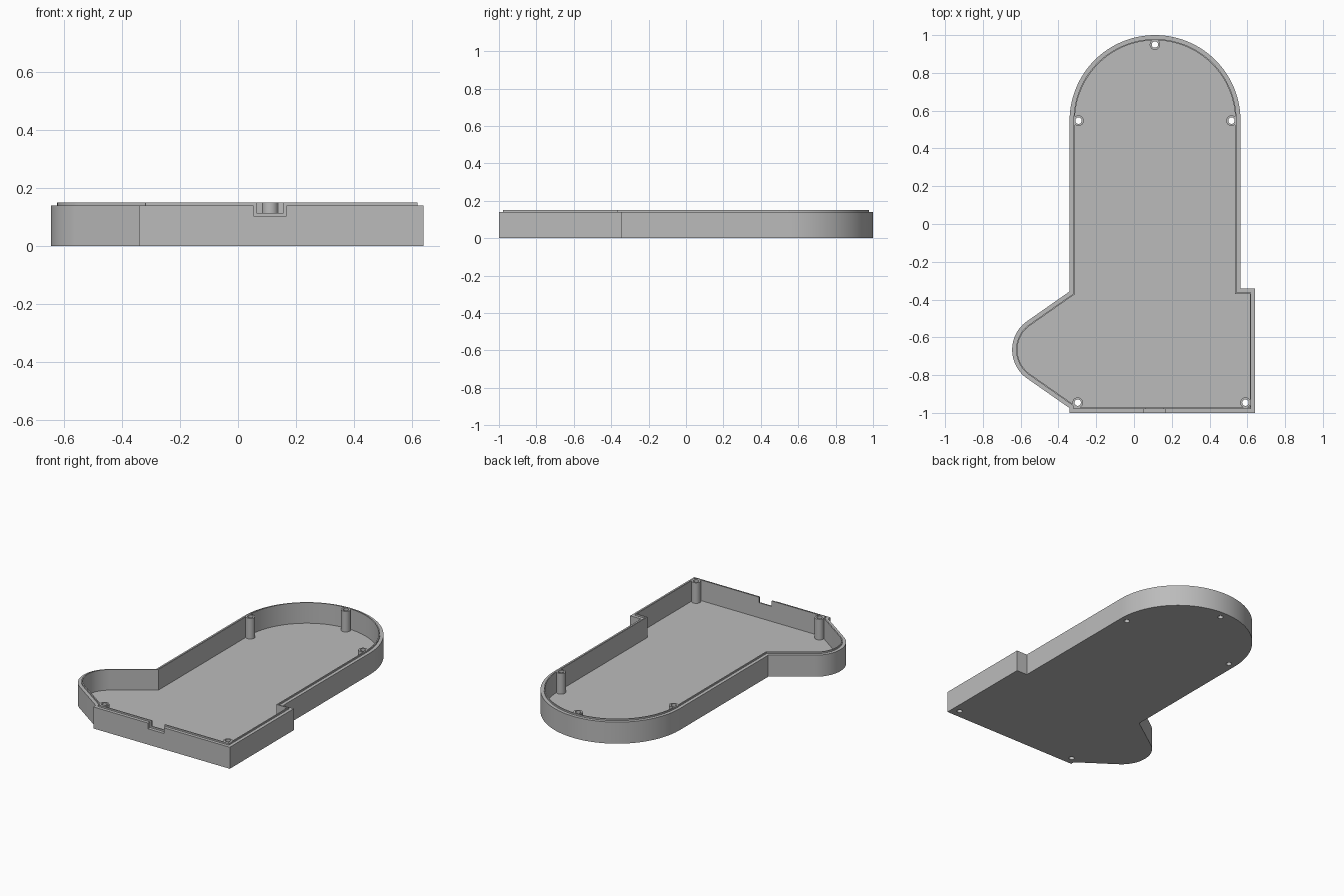
import bpy, bmesh
from math import cos, sin, radians
from mathutils import Vector

if "Cube" in bpy.data.objects:
    bpy.data.objects.remove(bpy.data.objects["Cube"], do_unlink=True)

BODY_TOP, LIP_TOP, FLOOR = 0.14, 0.15, 0.016
STEP, WALL = 0.021, 0.028
BOSS_R, HOLE_R = 0.028, 0.017
BOSSES = [(0.111, 0.95), (-0.294, 0.547), (0.516, 0.547), (-0.298, -0.946), (0.59, -0.946)]

grey = bpy.data.materials.new("plain grey")
grey.use_nodes = True
colour = (0.5, 0.5, 0.5, 1)
grey.diffuse_color = colour
grey.node_tree.nodes["Principled BSDF"].inputs["Base Color"].default_value = colour


def arc(cx, cy, r, start, end, n):
    angles = [radians(start + (end - start) * i / n) for i in range(n + 1)]
    return [Vector((cx + r * cos(a), cy + r * sin(a))) for a in angles]


def inset(points, d):
    """Mitred inward offset of a counter-clockwise outline."""
    result = []
    for i, p in enumerate(points):
        a = (p - points[i - 1]).normalized()
        b = (points[(i + 1) % len(points)] - p).normalized()
        na, nb = Vector((-a.y, a.x)), Vector((-b.y, b.x))
        result.append(p + (na + nb) * d / (1 + na.dot(nb)))
    return result


def finish(bm, name):
    bmesh.ops.recalc_face_normals(bm, faces=bm.faces)
    mesh = bpy.data.meshes.new(name)
    bm.to_mesh(mesh)
    bm.free()
    mesh.materials.append(grey)
    obj = bpy.data.objects.new(name, mesh)
    bpy.context.collection.objects.link(obj)
    return obj


def stack(name, loops, closed=False):
    """Skin a list of (outline, height) rings; cap the ends or join them."""
    bm = bmesh.new()
    rings = [[bm.verts.new((p.x, p.y, z)) for p in pts] for pts, z in loops]
    pairs = list(zip(rings, rings[1:]))
    if closed:
        pairs.append((rings[-1], rings[0]))
    else:
        bm.faces.new(rings[0])
        bm.faces.new(rings[-1])
    for low, high in pairs:
        for i in range(len(low)):
            j = (i + 1) % len(low)
            bm.faces.new((low[i], low[j], high[j], high[i]))
    return finish(bm, name)


def box(name, x0, x1, y0, y1, z0, z1):
    pts = [Vector(p) for p in ((x0, y0), (x1, y0), (x1, y1), (x0, y1))]
    return stack(name, [(pts, z0), (pts, z1)])


def activate(obj):
    bpy.ops.object.select_all(action='DESELECT')
    obj.select_set(True)
    bpy.context.view_layer.objects.active = obj


def cut(obj, cutter):
    mod = obj.modifiers.new("cut", 'BOOLEAN')
    mod.operation, mod.solver, mod.object = 'DIFFERENCE', 'EXACT', cutter
    activate(obj)
    bpy.ops.object.modifier_apply(modifier=mod.name)
    bpy.data.objects.remove(cutter, do_unlink=True)


# Outline of the tray: square corner block, round end, side lobe
outline = [Vector(p) for p in ((-0.341, -1), (0.641, -1), (0.641, -0.342), (0.564, -0.342))]
outline += arc(0.1115, 0.5475, 0.4525, 0, 180, 64)
outline += [Vector((-0.341, -0.357))]
outline += arc(-0.46, -0.666, 0.185, 123.7, 236.3, 32)
outline += [Vector((-0.341, -0.975))]

# Open tray with a thin raised lip along its inner edge
lip, inner = inset(outline, STEP), inset(outline, WALL)
tray = stack("tray", [(outline, 0), (outline, BODY_TOP), (lip, BODY_TOP),
                      (lip, LIP_TOP), (inner, LIP_TOP), (inner, FLOOR)])

# Stepped cable notch in the front wall
cut(tray, box("notch_step", 0.053, 0.167, -1.1, -1 + STEP, 0.103, 0.3))
cut(tray, box("notch_opening", 0.064, 0.157, -1.1, -0.96, 0.114, 0.3))

# Screw bosses with holes through the floor
bosses = []
for i, (x, y) in enumerate(BOSSES):
    hole = arc(x, y, HOLE_R, 0, 348.75, 31)
    rim = arc(x, y, BOSS_R, 0, 348.75, 31)
    cut(tray, stack("hole", [(hole, -0.1), (hole, 0.3)]))
    bosses.append(stack(f"screw_boss_{i + 1}", [(rim, FLOOR / 2), (rim, LIP_TOP),
                                                (hole, LIP_TOP), (hole, FLOOR / 2)], closed=True))

for obj in [tray] + bosses:
    activate(obj)
    bpy.ops.object.shade_smooth_by_angle(angle=radians(30))
